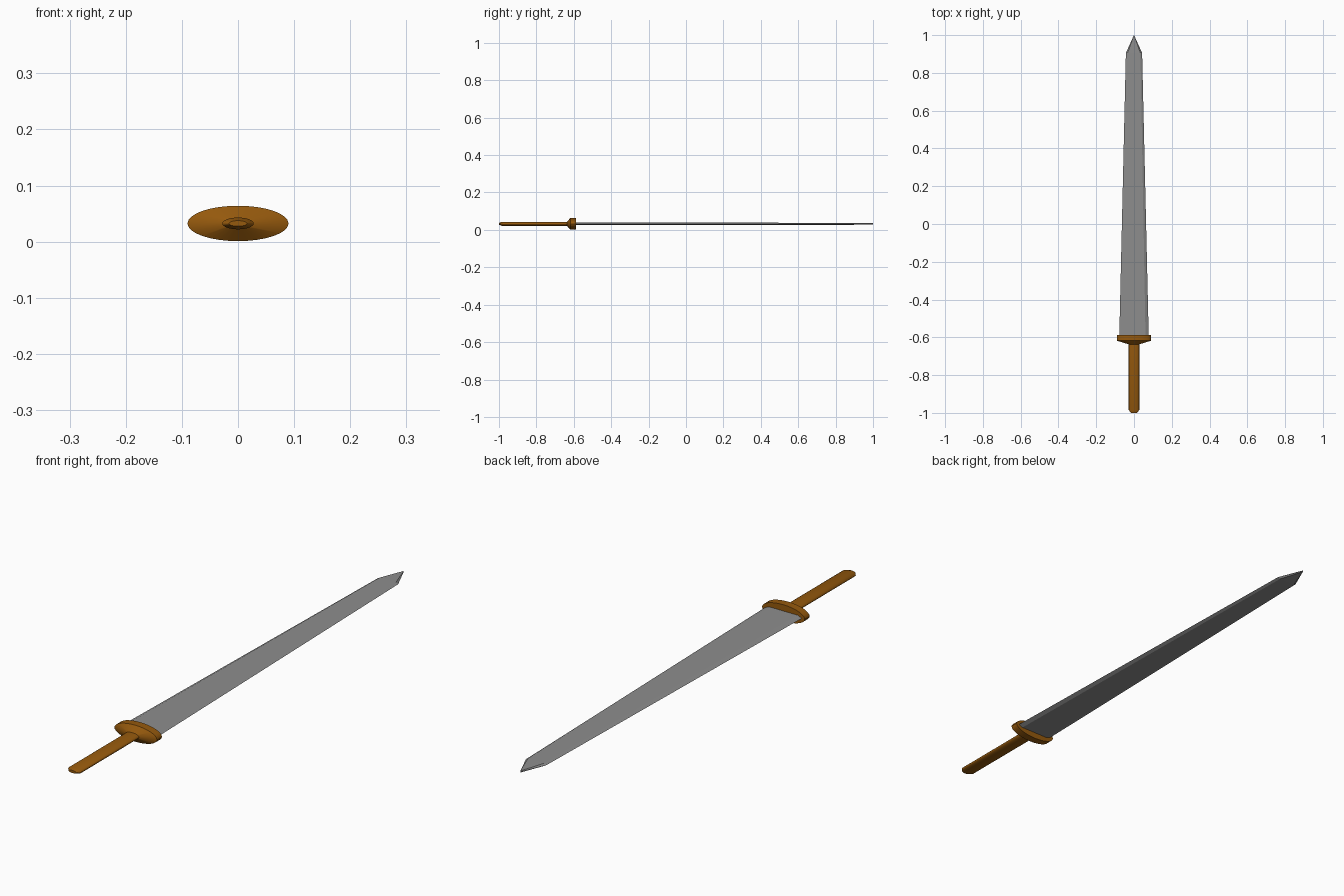
import bpy, bmesh, math

if "Cube" in bpy.data.objects:
    bpy.data.objects.remove(bpy.data.objects["Cube"])

ZC = 0.0325  # height of the sword's centre line


def make_material(name, rgb):
    mat = bpy.data.materials.new(name)
    mat.diffuse_color = (*rgb, 1)
    mat.use_nodes = True
    mat.node_tree.nodes["Principled BSDF"].inputs["Base Color"].default_value = mat.diffuse_color
    return mat


def loft(name, rings, material, smooth=False):
    """Skin a list of equal-sized rings and cap both ends."""
    bm = bmesh.new()
    loops = [[bm.verts.new(p) for p in ring] for ring in rings]
    n = len(loops[0])
    for a, b in zip(loops, loops[1:]):
        for i in range(n):
            j = (i + 1) % n
            bm.faces.new((a[i], a[j], b[j], b[i]))
    bm.faces.new(loops[0][::-1])
    bm.faces.new(loops[-1])
    bmesh.ops.recalc_face_normals(bm, faces=bm.faces)
    mesh = bpy.data.meshes.new(name)
    bm.to_mesh(mesh)
    bm.free()
    mesh.materials.append(material)
    obj = bpy.data.objects.new(name, mesh)
    bpy.context.collection.objects.link(obj)
    if smooth:
        bpy.ops.object.select_all(action='DESELECT')
        obj.select_set(True)
        bpy.context.view_layer.objects.active = obj
        bpy.ops.object.shade_smooth_by_angle(angle=math.radians(30))
    return obj


def ellipse(y, rx, rz, n=32):
    return [(rx * math.cos(2 * math.pi * i / n), y,
             ZC + rz * math.sin(2 * math.pi * i / n)) for i in range(n)]


def blade_section(y, w, flat, t):
    """Flat-sided section with a bevel along each cutting edge."""
    return [(x, y, ZC + z) for x, z in
            ((w, 0), (flat, t), (-flat, t), (-w, 0), (-flat, -t), (flat, -t))]


brown = make_material("brown", (0.30, 0.10, 0.004))
steel = make_material("steel", (0.27, 0.27, 0.27))

# Tapered blade with pointed tip
loft("blade", [blade_section(-0.60, 0.078, 0.061, 0.0075),
               blade_section(0.905, 0.043, 0.034, 0.005),
               blade_section(0.999, 0.001, 0.0005, 0.003)], steel)

# Oval guard, sloping down towards the grip
loft("guard", [ellipse(-0.637, 0.028, 0.0105),
               ellipse(-0.618, 0.09, 0.0315),
               ellipse(-0.588, 0.09, 0.0315)], brown, True)

# Oval grip with chamfered end
loft("grip", [ellipse(-1.0, 0.016, 0.005),
              ellipse(-0.985, 0.028, 0.0105),
              ellipse(-0.61, 0.028, 0.0105)], brown, True)
